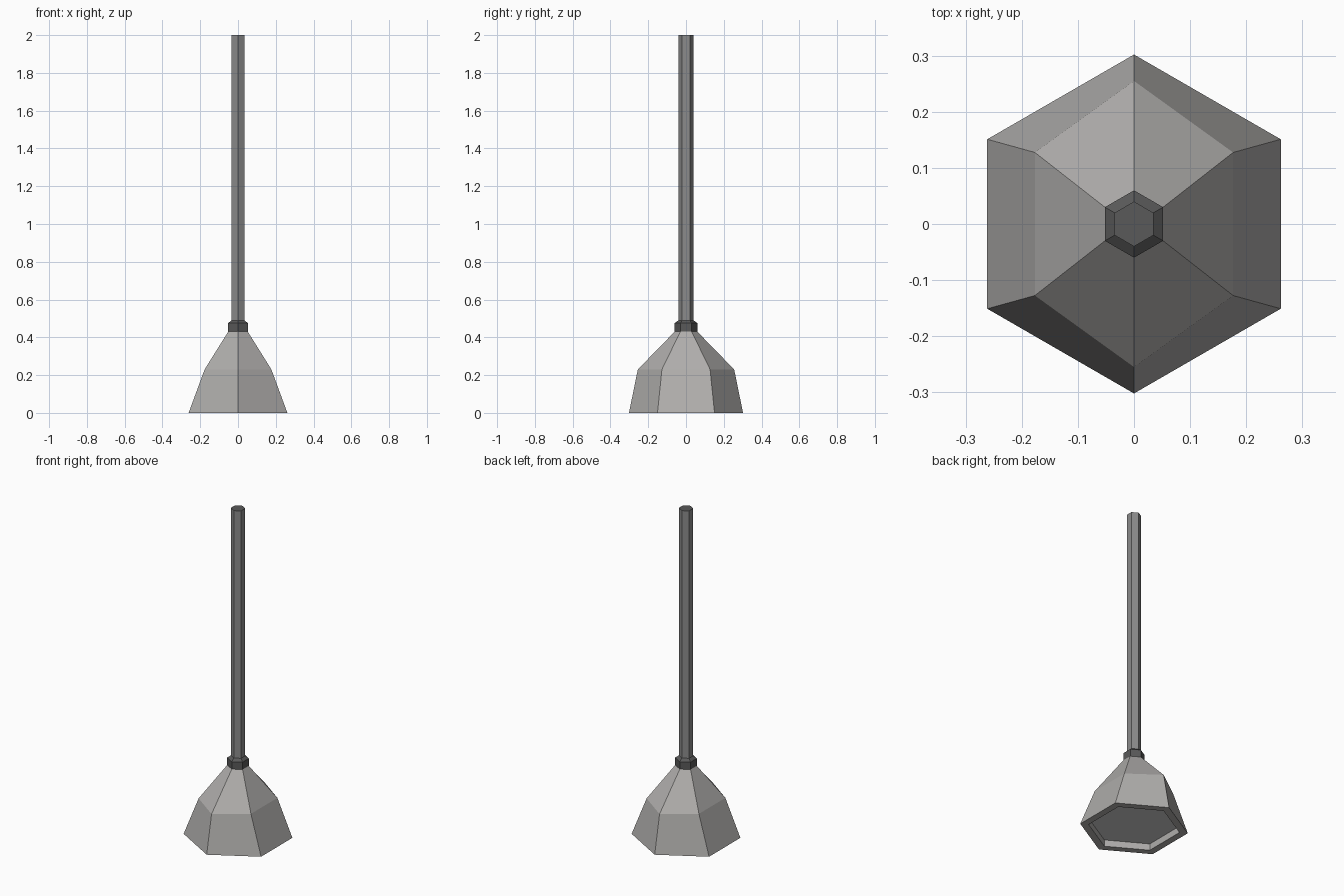
import bpy
import bmesh
from math import pi, cos, sin

if "Cube" in bpy.data.objects:
    bpy.data.objects.remove(bpy.data.objects["Cube"])

SIDES = 6


def material(name, r, g, b):
    mat = bpy.data.materials.new(name)
    mat.diffuse_color = (r, g, b, 1)
    mat.use_nodes = True
    mat.node_tree.nodes["Principled BSDF"].inputs["Base Color"].default_value = mat.diffuse_color
    return mat


def hex_loft(name, rings, side_mat, bottom_mat=None, top_mat=None):
    """Loft six-sided rings given as (x_scale, y_radius, z), bottom to top."""
    bm = bmesh.new()
    loops = []
    for sx, r, z in rings:
        angles = [pi / 2 + i * 2 * pi / SIDES for i in range(SIDES)]
        loops.append([bm.verts.new((r * sx * cos(a), r * sin(a), z)) for a in angles])
    for low, high in zip(loops, loops[1:]):
        for i in range(SIDES):
            j = (i + 1) % SIDES
            bm.faces.new((low[i], low[j], high[j], high[i]))
    bm.faces.new(list(reversed(loops[0]))).material_index = 1
    bm.faces.new(loops[-1]).material_index = 2
    bmesh.ops.recalc_face_normals(bm, faces=bm.faces)
    mesh = bpy.data.meshes.new(name)
    bm.to_mesh(mesh)
    bm.free()
    for mat in (side_mat, bottom_mat or side_mat, top_mat or side_mat):
        mesh.materials.append(mat)
    obj = bpy.data.objects.new(name, mesh)
    bpy.context.collection.objects.link(obj)
    return obj


cup_grey = material("cup_grey", 0.43, 0.42, 0.41)
floor_grey = material("floor_grey", 0.8, 0.8, 0.8)
handle_grey = material("handle_grey", 0.26, 0.26, 0.26)
dark_grey = material("dark_grey", 0.1, 0.1, 0.1)

# Rubber cup: recessed floor, flat rim, flared wall, shoulder narrowed in x
hex_loft("cup", [(1, 0.255, 0.04), (1, 0.255, 0), (1, 0.302, 0),
                 (0.8, 0.255, 0.23), (1, 0.06, 0.43)], cup_grey, floor_grey)

# Collar joining cup and handle, with a bevelled top
hex_loft("collar", [(1, 0.06, 0.43), (1, 0.06, 0.475), (1, 0.04, 0.49)], dark_grey)

# Long straight handle with a dark end
hex_loft("handle", [(1, 0.04, 0.49), (1, 0.04, 2.0)], handle_grey, top_mat=dark_grey)
